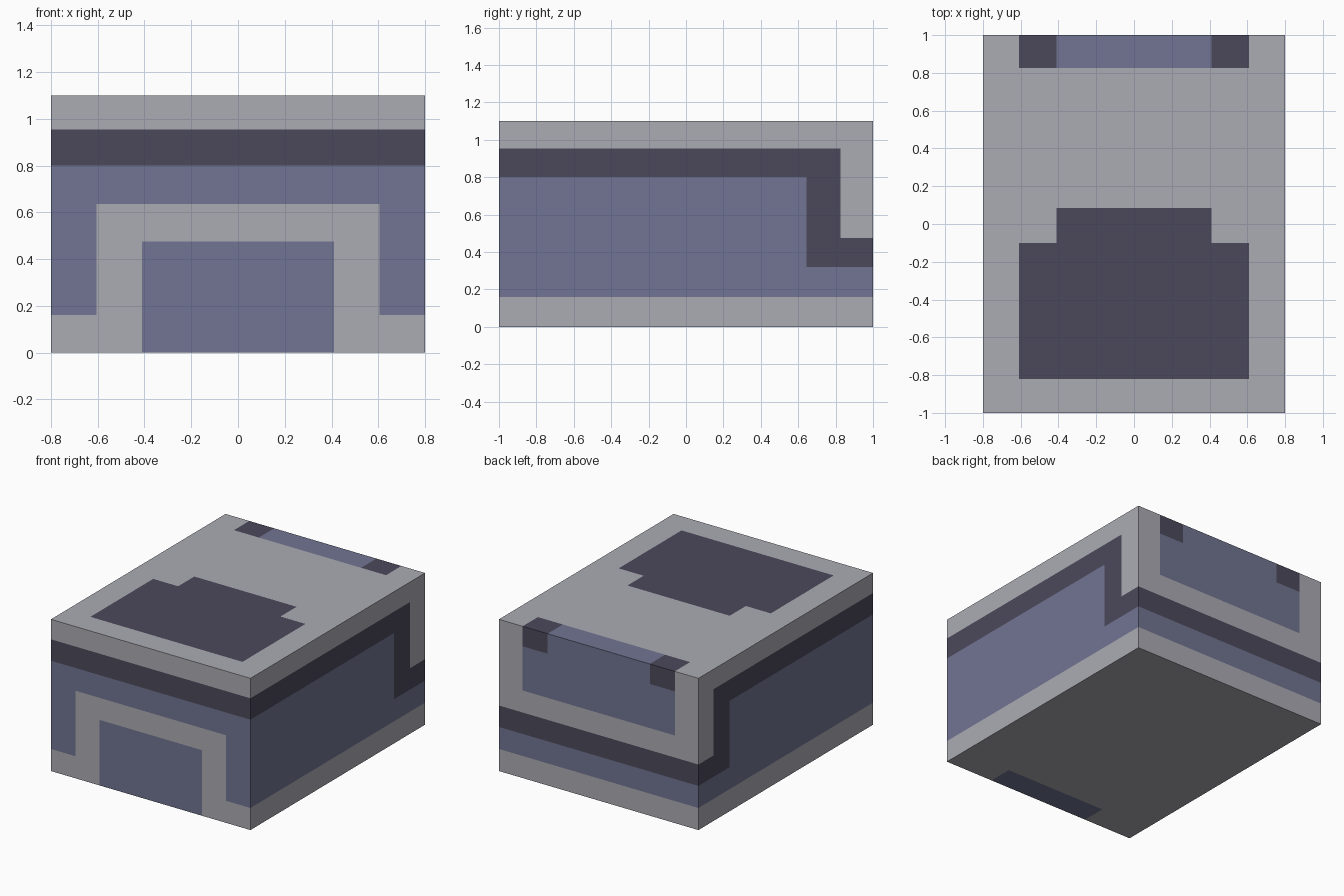
import bpy, bmesh
from mathutils import Vector

if "Cube" in bpy.data.objects:
    bpy.data.objects.remove(bpy.data.objects["Cube"])


def linear(v):
    v /= 255
    return ((v + 0.055) / 1.055) ** 2.4 if v > 0.04 else v / 12.92


def material(name, rgb):
    m = bpy.data.materials.new(name)
    m.diffuse_color = (*[linear(c) for c in rgb], 1)
    m.use_nodes = True
    m.node_tree.nodes["Principled BSDF"].inputs["Base Color"].default_value = m.diffuse_color
    return m


GREY, DARK, BLUE = 0, 1, 2
materials = [material("light_grey", (171, 171, 180)),
             material("dark_slate", (75, 73, 91)),
             material("dusty_blue", (113, 117, 146))]


# Colour rules for each side of the block
def front_colour(x, z):
    if z > 0.955:
        return GREY
    if z > 0.8:
        return DARK
    if x < 0.41 and z < 0.475:
        return BLUE
    if z < 0.16 or (x < 0.605 and z < 0.635):
        return GREY
    return BLUE


def side_colour(y, z):
    if z < 0.16 or z > 0.955 or (y > 0.825 and z > 0.475):
        return GREY
    if z > 0.8 or (y > 0.645 and z > 0.32):
        return DARK
    return BLUE


def back_colour(x, z):
    if x < 0.61 and z > 0.635:
        return DARK if x > 0.41 and z > 0.955 else BLUE
    if 0.32 < z < 0.475:
        return DARK
    return BLUE if 0.16 < z < 0.32 else GREY


def top_colour(x, y):
    if x < 0.61 and y > 0.825:
        return DARK if x > 0.41 else BLUE
    if (x < 0.61 and -0.82 < y < -0.1) or (x < 0.41 and -0.82 < y < 0.085):
        return DARK
    return GREY


def colour(face):
    x, y, z = face.calc_center_median()
    x, n = abs(x), face.normal
    if n.y < -0.5:
        return front_colour(x, z)
    if n.y > 0.5:
        return back_colour(x, z)
    if n.z > 0.5:
        return top_colour(x, y)
    if n.z < -0.5:
        return BLUE if x < 0.41 and y < -0.82 else GREY
    return side_colour(y, z)


# Solid block
bm = bmesh.new()
bmesh.ops.create_cube(bm, size=1)
for v in bm.verts:
    v.co = Vector((v.co.x * 1.6, v.co.y * 2, (v.co.z + 0.5) * 1.1))

# Cut the edges of the painted panels into the block
cuts = [(-0.61, -0.605, -0.41, 0.41, 0.605, 0.61),
        (-0.82, -0.1, 0.085, 0.645, 0.825),
        (0.16, 0.32, 0.475, 0.635, 0.8, 0.955)]
for axis, values in enumerate(cuts):
    normal = Vector([float(i == axis) for i in range(3)])
    for value in values:
        bmesh.ops.bisect_plane(bm, geom=bm.verts[:] + bm.edges[:] + bm.faces[:],
                               plane_co=normal * value, plane_no=normal)

bm.normal_update()
for f in bm.faces:
    f.material_index = colour(f)

mesh = bpy.data.meshes.new("painted_block")
bm.to_mesh(mesh)
bm.free()
for m in materials:
    mesh.materials.append(m)
bpy.context.collection.objects.link(bpy.data.objects.new("painted_block", mesh))
